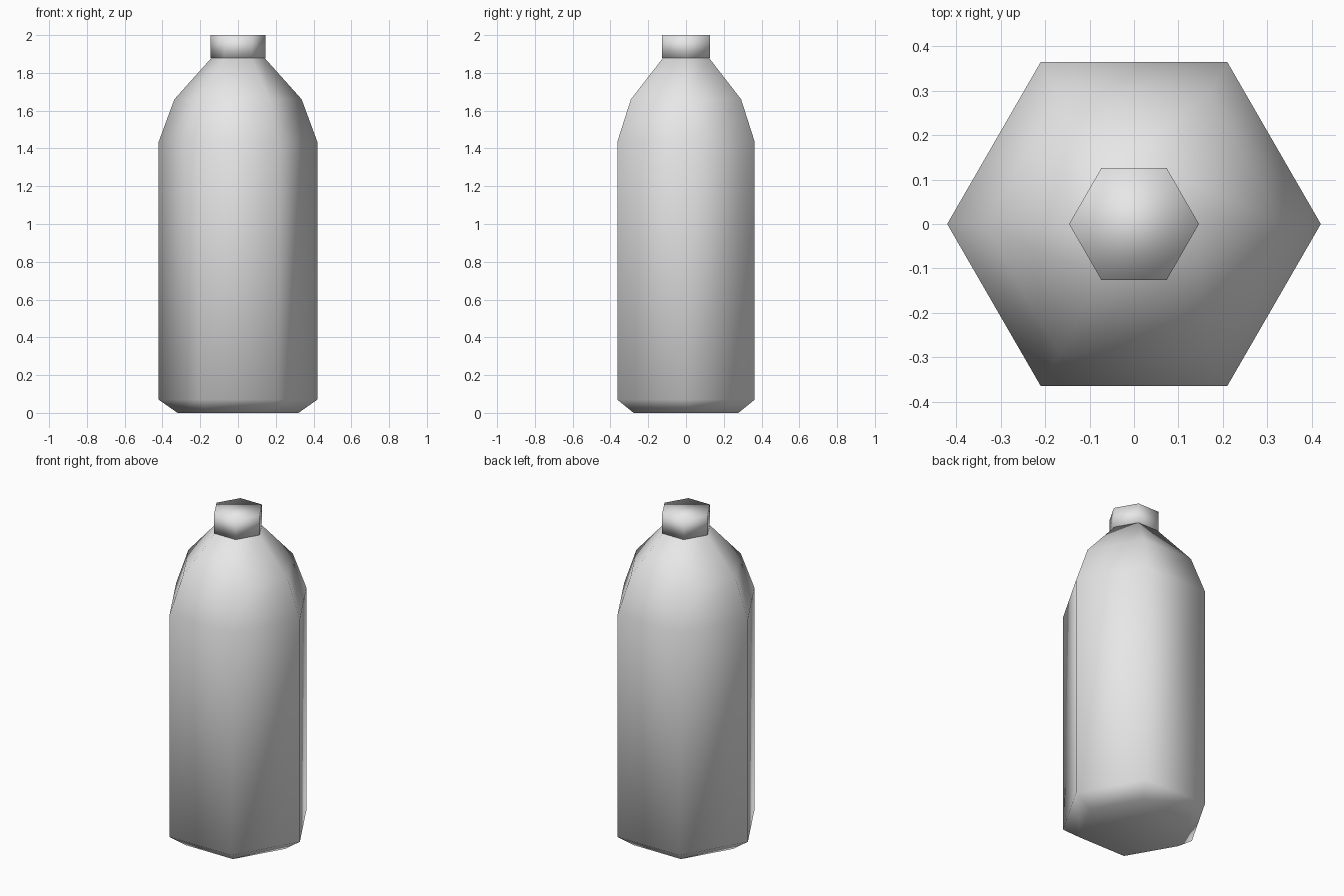
import bpy
import bmesh
from math import cos, sin, tau

cube = bpy.data.objects.get("Cube")
if cube:
    bpy.data.objects.remove(cube, do_unlink=True)

SIDES = 6

grey = bpy.data.materials.new("light_grey")
grey.use_nodes = True
grey.diffuse_color = (0.8, 0.8, 0.8, 1)
grey.node_tree.nodes["Principled BSDF"].inputs["Base Color"].default_value = (0.8, 0.8, 0.8, 1)


def lathe(name, profile):
    """Closed six-sided solid from (radius, height) rings, smooth shaded."""
    bm = bmesh.new()
    rings = [[bm.verts.new((r * cos(tau * i / SIDES), r * sin(tau * i / SIDES), z))
              for i in range(SIDES)] for r, z in profile]
    for low, high in zip(rings, rings[1:]):
        for i in range(SIDES):
            j = (i + 1) % SIDES
            bm.faces.new((low[i], low[j], high[j], high[i]))
    bm.faces.new(rings[0][::-1])
    bm.faces.new(rings[-1])
    for face in bm.faces:
        face.smooth = True
    mesh = bpy.data.meshes.new(name)
    bm.to_mesh(mesh)
    bm.free()
    mesh.materials.append(grey)
    obj = bpy.data.objects.new(name, mesh)
    bpy.context.collection.objects.link(obj)
    return obj


# Body with chamfered base and sloping shoulders
lathe("bottle_body", [(0.32, 0), (0.42, 0.07), (0.42, 1.435), (0.337, 1.66), (0.14, 1.88)])

# Cap on the neck
lathe("bottle_cap", [(0.146, 1.88), (0.146, 2.0)])
